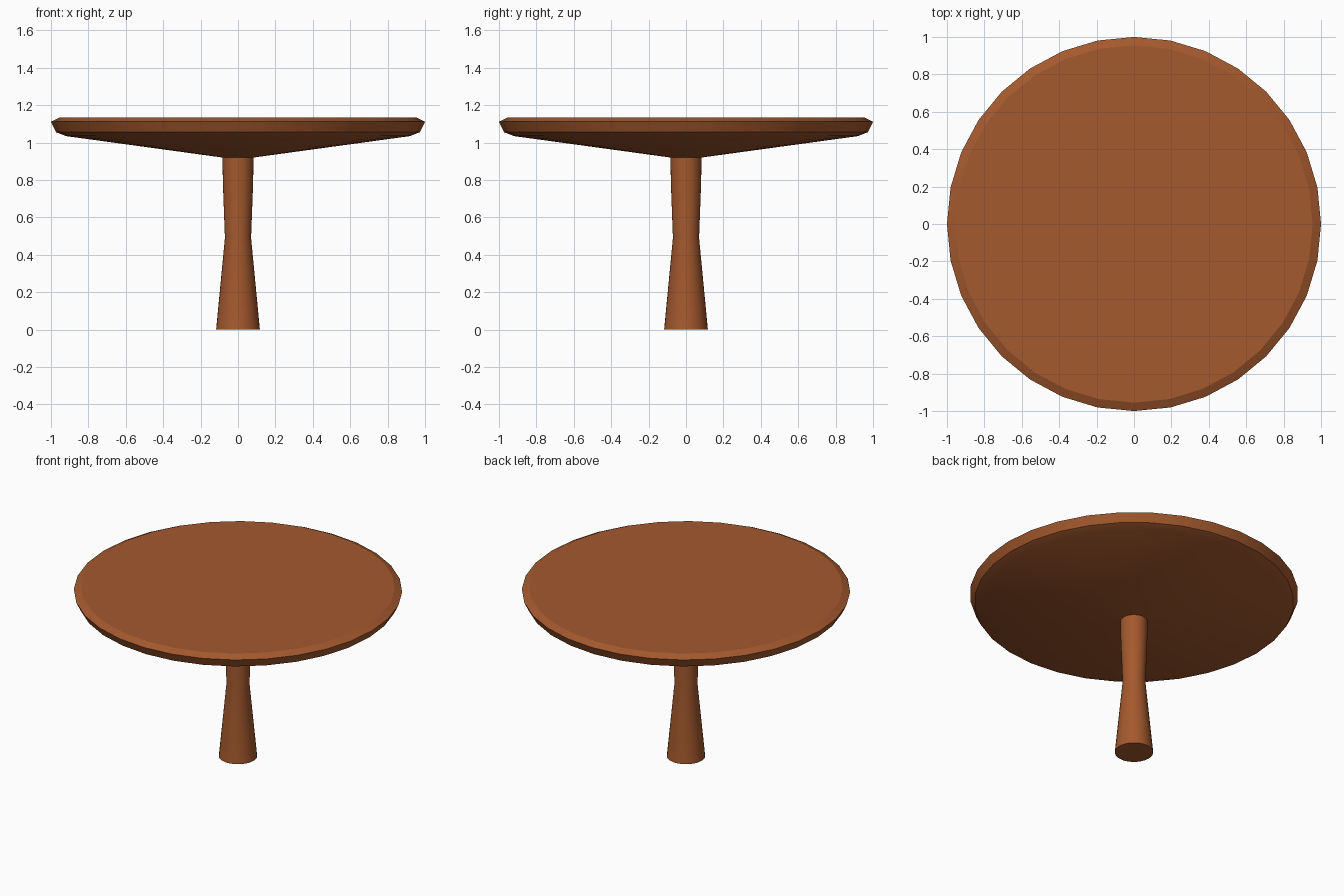
import bpy, bmesh, math

if "Cube" in bpy.data.objects:
    bpy.data.objects.remove(bpy.data.objects["Cube"])

SIDES = 32

wood = bpy.data.materials.new("brown_wood")
wood.diffuse_color = (0.37, 0.10, 0.027, 1)
wood.use_nodes = True
wood.node_tree.nodes["Principled BSDF"].inputs["Base Color"].default_value = wood.diffuse_color


def lathe(name, profile):
    """Turn (radius, z) points, bottom to top, into a capped solid."""
    bm = bmesh.new()
    rings = []
    for r, z in profile:
        rings.append([bm.verts.new((r * math.cos(2 * math.pi * i / SIDES),
                                    r * math.sin(2 * math.pi * i / SIDES), z))
                      for i in range(SIDES)])
    for low, high in zip(rings, rings[1:]):
        for i in range(SIDES):
            j = (i + 1) % SIDES
            bm.faces.new((low[i], low[j], high[j], high[i]))
    bm.faces.new(rings[0][::-1])
    bm.faces.new(rings[-1])
    mesh = bpy.data.meshes.new(name)
    bm.to_mesh(mesh)
    bm.free()
    mesh.materials.append(wood)
    obj = bpy.data.objects.new(name, mesh)
    bpy.context.collection.objects.link(obj)
    bpy.ops.object.select_all(action='DESELECT')
    obj.select_set(True)
    bpy.context.view_layer.objects.active = obj
    bpy.ops.object.shade_smooth_by_angle(angle=math.radians(25))
    return obj


# Round top with bevelled rim and shallow conical underside
lathe("table_top", [(0.08, 0.92), (0.92, 1.035), (0.973, 1.056),
                    (1.0, 1.112), (0.955, 1.134)])

# Waisted central pedestal
lathe("pedestal", [(0.117, 0), (0.07, 0.49), (0.081, 0.79), (0.083, 0.925)])
